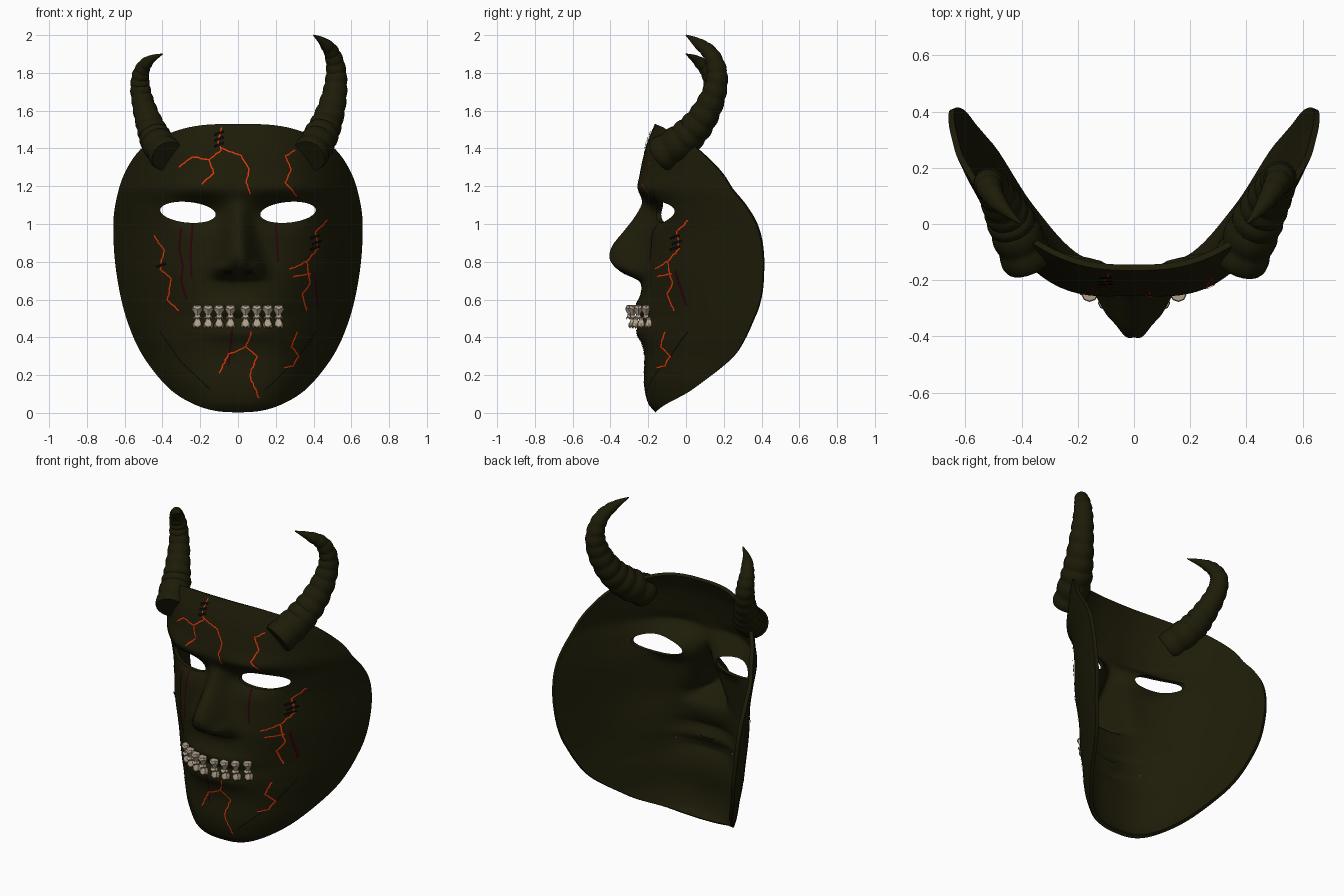
import bpy, bmesh, math, random
from mathutils import Vector

if "Cube" in bpy.data.objects:
    bpy.data.objects.remove(bpy.data.objects["Cube"])

random.seed(4)


def material(name, rgb):
    m = bpy.data.materials.new(name)
    m.diffuse_color = (*rgb, 1)
    m.use_nodes = True
    m.node_tree.nodes["Principled BSDF"].inputs["Base Color"].default_value = m.diffuse_color
    return m


OLIVE = material("dark_olive", (.0125, .0115, .0025))
EMBER = material("ember_red", (.8, .035, .003))
BLOOD = material("dried_blood", (.024, .001, .004))
BLACK = material("black", (.003, .003, .002))
BONE = material("bone", (.43, .35, .26))


def finish(name, bm, mat, angle=40):
    me = bpy.data.meshes.new(name)
    bm.to_mesh(me)
    bm.free()
    ob = bpy.data.objects.new(name, me)
    bpy.context.collection.objects.link(ob)
    me.materials.append(mat)
    smooth(ob, angle)
    return ob


def smooth(ob, angle):
    bpy.ops.object.select_all(action='DESELECT')
    bpy.context.view_layer.objects.active = ob
    ob.select_set(True)
    bpy.ops.object.shade_smooth_by_angle(angle=math.radians(angle))


def table(*pts):
    """Smooth (Hermite) lookup through (z, value) points."""
    n = len(pts)
    s = []
    for i in range(n):
        a, b = pts[max(i - 1, 0)], pts[min(i + 1, n - 1)]
        s.append((b[1] - a[1]) / (b[0] - a[0]))

    def f(z):
        z = min(max(z, pts[0][0]), pts[-1][0])
        i = next((k for k in range(n - 1) if z <= pts[k + 1][0]), n - 2)
        (z0, v0), (z1, v1) = pts[i], pts[i + 1]
        h = z1 - z0
        t = (z - z0) / h
        return (v0 * (1 + 2 * t) * (1 - t) ** 2 + h * s[i] * t * (1 - t) ** 2
                + v1 * t * t * (3 - 2 * t) + h * s[i + 1] * t * t * (t - 1))
    return f


def spline(pts, n, closed=False):
    """Catmull-Rom samples, n per span."""
    P = [Vector(p) for p in pts]
    m = len(P)
    get = (lambda i: P[i % m]) if closed else (lambda i: P[min(max(i, 0), m - 1)])
    out = []
    for i in range(m if closed else m - 1):
        a, b, c, d = get(i - 1), get(i), get(i + 1), get(i + 2)
        for k in range(n):
            t = k / n
            out.append(.5 * (2 * b + (c - a) * t + (2 * a - 5 * b + 4 * c - d) * t * t
                             + (3 * b - a - 3 * c + d) * t ** 3))
    return out if closed else out + [P[-1]]


# Face surface: centre profile, sideways sweep, nose
centre = table((0, -.16), (.05, -.2), (.15, -.222), (.3, -.22), (.4, -.24), (.5, -.255), (.7, -.23),
               (.95, -.2), (1.1, -.22), (1.2, -.25), (1.4, -.215), (1.53, -.165))
sweep = table((0, 6), (.08, 5), (.17, 4), (.33, 3.1), (.53, 2.6), (.75, 2.15), (.95, 1.88),
              (1.1, 1.77), (1.27, 1.8), (1.41, 1.8), (1.53, 2.2))
nose_h = table((.66, 0), (.7, .02), (.73, .09), (.77, .16), (.82, .2), (.88, .19), (.95, .14),
               (1.05, .06), (1.12, .01), (1.2, 0))
nose_w = table((.66, .13), (.75, .12), (.82, .1), (.95, .075), (1.1, .055))


def bell(u, v):
    return math.exp(-u * u - v * v)


def depth(x, z):
    a = abs(x)
    y = centre(z) + sweep(z) * a ** 2.8
    y -= nose_h(z) * math.exp(-(a / nose_w(z)) ** 2.4)
    y += .012 * bell(a / .02, (z - .8) / .06)                # cleft tip
    y += .075 * bell((a - .2) / .13, (z - 1.06) / .07)       # eye sockets
    y -= .02 * bell((a - .25) / .2, (z - 1.19) / .05)        # brow
    y -= .025 * bell((a - .1) / .035, (z - .77) / .04)       # nostril wings
    y += .045 * bell((a - .34) / .15, (z - .52) / .16)       # hollow cheeks
    for lz in (.57, .42):                                    # lips
        y -= .018 * bell(a / .2, (z - lz) / .035)
    return y + .02 * bell(a / .22, (z - .5) / .02)


def on_face(x, z, lift):
    e = .004
    n = Vector(((depth(x + e, z) - depth(x - e, z)) / (2 * e), -1,
                (depth(x, z + e) - depth(x, z - e)) / (2 * e))).normalized()
    return Vector((x, depth(x, z), z)) + n * lift


# Mask shell: rings shrinking from the outline to the centre
half = [(.2, 1.522), (.35, 1.485), (.5, 1.41), (.6, 1.27), (.65, 1.1), (.66, .95), (.645, .75),
        (.6, .53), (.52, .33), (.4, .165), (.29, .075), (.15, .017)]
outline = spline([(0, 1.53)] + half + [(0, 0.003)] + [(-x, z) for x, z in reversed(half)], 6, True)
bm = bmesh.new()
RINGS, mid, N = 64, Vector((0, .8)), len(outline)
rings = []
for r in range(1, RINGS + 1):
    pts = [mid + (p - mid) * (r / RINGS) for p in outline]
    rings.append([bm.verts.new((p.x, depth(p.x, p.y), p.y)) for p in pts])
hub = bm.verts.new((0, depth(0, .8), .8))
for i in range(N):
    j = (i + 1) % N
    bm.faces.new((hub, rings[0][j], rings[0][i]))
    for a, b in zip(rings, rings[1:]):
        bm.faces.new((a[i], a[j], b[j], b[i]))
mask = finish("mask_shell", bm, OLIVE)
sol = mask.modifiers.new("thickness", 'SOLIDIFY')
sol.thickness, sol.offset = .022, -1

# Eye holes
bm = bmesh.new()
for s in (-1, 1):
    loop = []
    for k in range(40):
        t = 2 * math.pi * k / 40
        x = .265 + .147 * math.cos(t)
        loop.append((s * x, 1.062 + .055 * math.sin(t) + .08 * (x - .265)))
    front = bm.faces.new([bm.verts.new((x, -.6, z)) for x, z in loop])
    ext = bmesh.ops.extrude_face_region(bm, geom=[front])["geom"]
    bmesh.ops.translate(bm, vec=(0, 1, 0), verts=[g for g in ext if isinstance(g, bmesh.types.BMVert)])
bmesh.ops.recalc_face_normals(bm, faces=bm.faces)
cutter = finish("eye_cutter", bm, OLIVE)
cutter.hide_render = True
cut = mask.modifiers.new("eyes", 'BOOLEAN')
cut.object, cut.operation, cut.solver = cutter, 'DIFFERENCE', 'EXACT'
bpy.ops.object.select_all(action='DESELECT')
bpy.context.view_layer.objects.active = mask
mask.select_set(True)
bpy.ops.object.convert(target='MESH')
bpy.data.objects.remove(cutter)
smooth(mask, 45)


def bridge(bm, a, b):
    for k in range(len(a)):
        m = (k + 1) % len(a)
        bm.faces.new((a[k], a[m], b[m], b[k]))


# Ringed horns: path points are x, y, z, radius
def horn(name, path):
    bm = bmesh.new()
    P = spline(path, 14)
    prev, sides = None, 20
    for i, p in enumerate(P):
        t = (P[min(i + 1, len(P) - 1)] - P[max(i - 1, 0)]).to_3d().normalized()
        u = t.cross(Vector((.7, -.7, 0))).normalized()
        v = t.cross(u)
        f = i / (len(P) - 1)
        r = p[3] * (.95 + .09 * abs(math.sin(f * 14 * math.pi)) * (f < .86))
        ring = [bm.verts.new(p.to_3d() + r * (u * math.cos(a) + v * math.sin(a)))
                for a in (2 * math.pi * k / sides for k in range(sides))]
        if prev:
            bridge(bm, prev, ring)
        else:
            bm.faces.new(ring)
        prev = ring
    bm.faces.new(prev)
    bmesh.ops.recalc_face_normals(bm, faces=bm.faces)
    finish(name, bm, OLIVE)


horn("right_horn", [(.375, -.14, 1.36, .095), (.43, -.01, 1.45, .092), (.475, .08, 1.55, .08),
                    (.51, .145, 1.68, .066), (.52, .165, 1.8, .054), (.5, .13, 1.9, .042),
                    (.455, .06, 1.96, .027), (.4, 0, 2, .003)])
horn("left_horn", [(-.375, -.14, 1.36, .09), (-.43, -.01, 1.44, .086), (-.465, .06, 1.52, .073),
                   (-.5, .125, 1.63, .06), (-.518, .145, 1.73, .052), (-.51, .115, 1.81, .041),
                   (-.47, .06, 1.865, .027), (-.4, 0, 1.9, .003)])


# Teeth: small turned crowns along the mouth arc
def teeth(name, profile, y0):
    bm = bmesh.new()
    for x in (-.215, -.158, -.1, -.04, .04, .1, .158, .215):
        prev = None
        for z, r in profile:
            ring = [bm.verts.new((x + r * math.cos(k * math.pi / 4),
                                  y0 + 1.9 * x * x + .85 * r * math.sin(k * math.pi / 4),
                                  z + (.008 if k % 2 else 0))) for k in range(8)]
            if prev:
                bridge(bm, prev, ring)
            else:
                bm.faces.new(ring)
            prev = ring
        bm.faces.new(prev)
    bmesh.ops.recalc_face_normals(bm, faces=bm.faces)
    finish(name, bm, BONE, 30)


teeth("upper_teeth", [(.562, .025), (.548, .029), (.525, .015), (.515, .013), (.503, .024), (.495, .02)], -.3)
teeth("lower_teeth", [(.5, .013), (.488, .014), (.472, .025), (.455, .027), (.447, .016)], -.285)


# Thin ribbons lying on the face, optionally jagged
def ribbons(name, lines, width, mat, lift=.004, jag=0):
    bm = bmesh.new()
    for line in lines:
        pts = []
        for a, b in zip(line, line[1:]):
            a, b = Vector(a), Vector(b)
            n = max(1, int((b - a).length / .015))
            side = Vector((a.y - b.y, b.x - a.x)).normalized()
            pts += [a.lerp(b, k / n) + side * random.uniform(-jag, jag) for k in range(n)]
        pts.append(Vector(line[-1]))
        prev = None
        for i, p in enumerate(pts):
            d = (pts[min(i + 1, len(pts) - 1)] - pts[max(i - 1, 0)]).normalized()
            s = Vector((-d.y, d.x)) * width / 2
            pair = [bm.verts.new(on_face(*(p + s), lift)), bm.verts.new(on_face(*(p - s), lift))]
            if prev:
                bm.faces.new((prev[0], prev[1], pair[1], pair[0]))
            prev = pair
    finish(name, bm, mat)


ribbons("glowing_cracks", [
    [(-.085, 1.51), (-.105, 1.43), (-.09, 1.39), (-.15, 1.34), (-.13, 1.27), (-.19, 1.21)],
    [(-.15, 1.34), (-.24, 1.355), (-.31, 1.3)],
    [(-.09, 1.4), (.015, 1.36), (.06, 1.29), (.045, 1.22), (.065, 1.16)],
    [(.3, 1.39), (.25, 1.36), (.28, 1.29), (.25, 1.22), (.31, 1.15)],
    [(-.44, .94), (-.39, .86), (-.41, .76), (-.35, .71), (-.37, .6), (-.31, .54)],
    [(.47, 1.02), (.41, .96), (.42, .87), (.36, .8), (.38, .69), (.34, .63), (.36, .54)],
    [(.36, .8), (.27, .76)], [(.38, .74), (.29, .72)],
    [(.07, .43), (.04, .35), (.1, .3), (.06, .2), (.11, .08)], [(.04, .35), (-.05, .31), (-.1, .21)],
    [(.31, .43), (.28, .35), (.32, .3), (.29, .25), (.24, .24)]], .007, EMBER, .004, .003)
ribbons("blood_streaks", [
    [(-.3, .98), (-.31, .87), (-.29, .78), (-.3, .7), (-.27, .6)], [(-.24, 1), (-.25, .85), (-.245, .72)],
    [(.2, 1), (.21, .8)], [(.4, .75), (.42, .57)], [(-.03, .44), (-.05, .25)]], .012, BLOOD, .003)
ribbons("stitches", [[(x - .025, z - .008), (x + .025, z + .012)] for x, z in
                     [(-.1, 1.475), (-.1, 1.445), (-.1, 1.415), (.4, .93), (.41, .9), (.4, .87), (-.4, .78)]],
        .014, BLACK, .009)
ribbons("cheek_creases", [[(s * .41, .43), (s * .3, .27), (s * .14, .12)] for s in (-1, 1)], .006, BLACK, .003)
ribbons("nostrils", [[(s * .035, .745), (s * .075, .745)] for s in (-1, 1)], .02, BLACK, .003)
